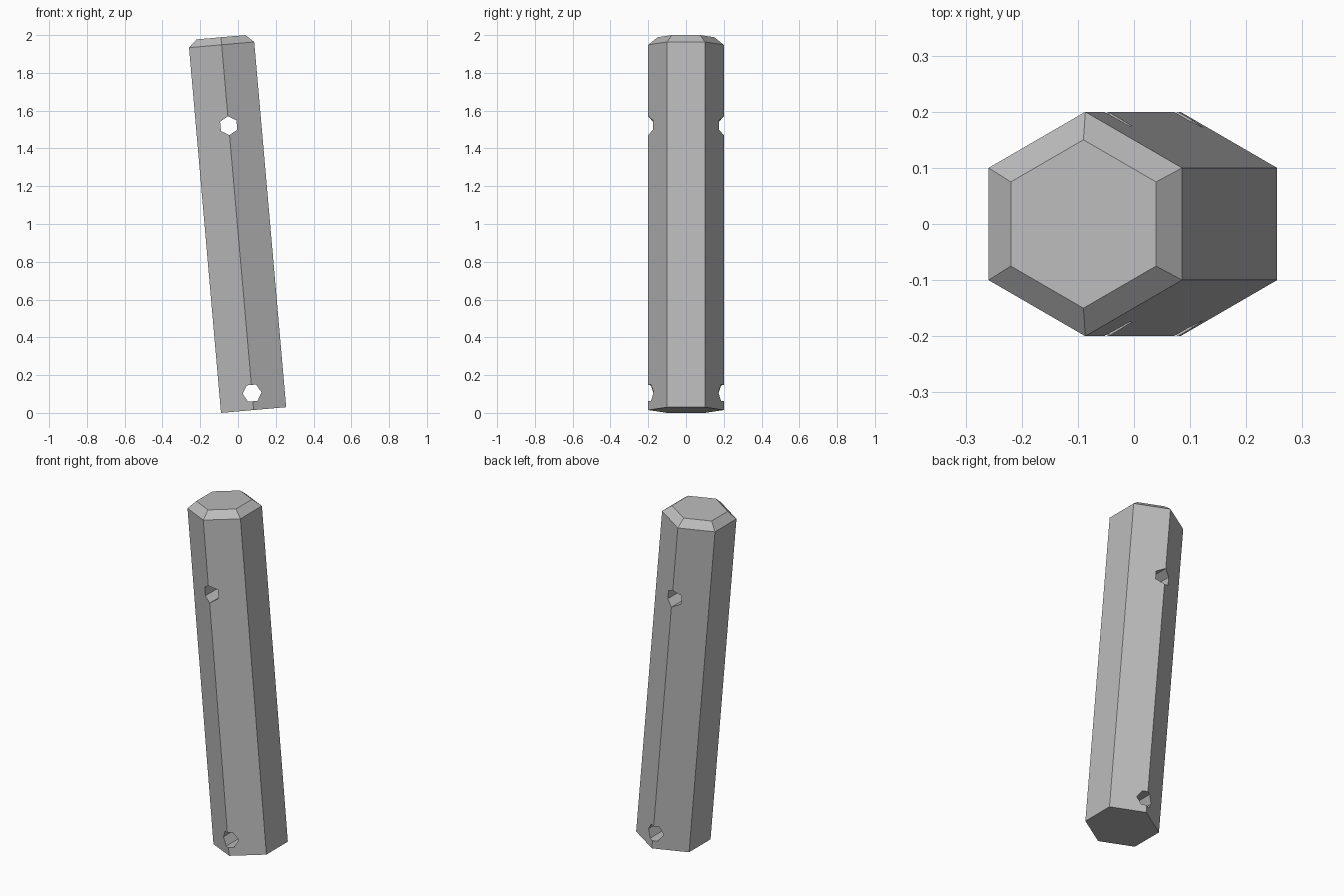
import bpy
import bmesh
import math
from mathutils import Matrix

cube = bpy.data.objects.get("Cube")
if cube:
    bpy.data.objects.remove(cube, do_unlink=True)

RADIUS, CAP_RADIUS = 0.2, 0.15
LENGTH, CAP_HEIGHT = 1.941, 0.04
LEAN = Matrix.Translation((0.0825, 0, 0.0151)) @ Matrix.Rotation(math.radians(-5), 4, "Y")

grey = bpy.data.materials.new("grey")
grey.use_nodes = True
colour = (0.5, 0.5, 0.5, 1)
grey.diffuse_color = colour
grey.node_tree.nodes["Principled BSDF"].inputs["Base Color"].default_value = colour


def add_object(name, bm):
    bmesh.ops.recalc_face_normals(bm, faces=bm.faces)
    mesh = bpy.data.meshes.new(name)
    bm.to_mesh(mesh)
    bm.free()
    mesh.materials.append(grey)
    obj = bpy.data.objects.new(name, mesh)
    bpy.context.collection.objects.link(obj)
    obj.matrix_world = LEAN
    return obj


# Hexagonal post with a chamfered top
bm = bmesh.new()
rings = []
for radius, z in ((RADIUS, 0), (RADIUS, LENGTH), (CAP_RADIUS, LENGTH + CAP_HEIGHT)):
    angles = [math.radians(90 + 60 * i) for i in range(6)]
    rings.append([bm.verts.new((radius * math.cos(a), radius * math.sin(a), z)) for a in angles])
bm.faces.new(rings[0])
bm.faces.new(rings[-1])
for low, high in zip(rings, rings[1:]):
    for i in range(6):
        j = (i + 1) % 6
        bm.faces.new((low[i], low[j], high[j], high[i]))
post = add_object("post", bm)


# Two hexagonal holes running front to back: one point-up, one flat-up
def drill(name, z, turn):
    bm = bmesh.new()
    matrix = (Matrix.Translation((0, 0, z)) @ Matrix.Rotation(math.radians(turn), 4, "Y")
              @ Matrix.Rotation(math.radians(90), 4, "X"))
    bmesh.ops.create_cone(bm, cap_ends=True, segments=6, radius1=0.05, radius2=0.05,
                          depth=0.6, matrix=matrix)
    cutter = add_object(name, bm)
    cutter.hide_render = True
    cut = post.modifiers.new(name, "BOOLEAN")
    cut.operation = "DIFFERENCE"
    cut.solver = "EXACT"
    cut.object = cutter
    bpy.context.view_layer.objects.active = post
    bpy.ops.object.modifier_apply(modifier=cut.name)
    bpy.data.objects.remove(cutter, do_unlink=True)


drill("upper_hole", 1.511, 0)
drill("lower_hole", 0.09, 30)
